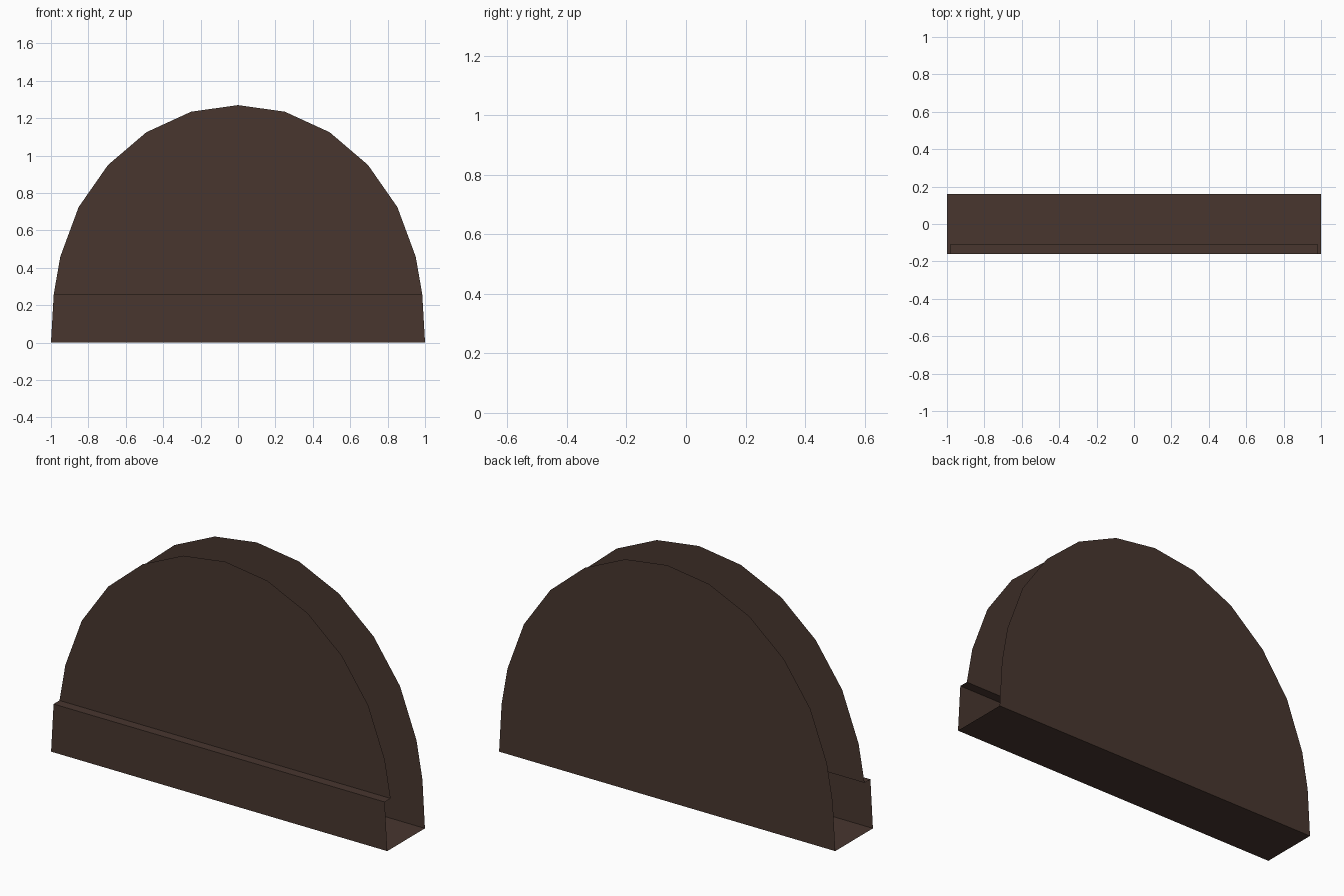
import bpy

if "Cube" in bpy.data.objects:
    bpy.data.objects.remove(bpy.data.objects["Cube"])

# One flat colour
brown = bpy.data.materials.new("dark_brown")
brown.diffuse_color = (0.065, 0.037, 0.028, 1)
brown.use_nodes = True
brown.node_tree.nodes["Principled BSDF"].inputs["Base Color"].default_value = brown.diffuse_color

# Right half of the arched outline (x, z); mirrored for the left half
LOW = [(1.0, 0.0), (0.985, 0.26)]
ARCH = [(0.985, 0.26), (0.95, 0.46), (0.852, 0.725), (0.695, 0.95),
        (0.49, 1.125), (0.25, 1.235)]
PEAK = [(0.0, 1.27)]
BACK, FRONT, LIP = 0.16, -0.11, -0.16


def sheet(name, points):
    """Single flat sheet from a loop of 3D points."""
    mesh = bpy.data.meshes.new(name)
    mesh.from_pydata(points, [], [range(len(points))])
    mesh.materials.append(brown)
    obj = bpy.data.objects.new(name, mesh)
    bpy.context.collection.objects.link(obj)
    return obj


def upright(name, half, peak, y, faces_back=False):
    """Upright sheet, symmetric about x = 0, at depth y."""
    loop = half + peak + [(-x, z) for x, z in reversed(half)]
    if not faces_back:
        # right -> top -> left runs counter-clockwise seen from the front
        return sheet(name, [(x, y, z) for x, z in loop])
    return sheet(name, [(x, y, z) for x, z in reversed(loop)])


# Upright sheets: the ends and the curved rim stay open
upright("back_panel", LOW + ARCH[1:], PEAK, BACK, faces_back=True)
upright("front_panel", ARCH, PEAK, FRONT)
upright("front_lip", LOW, [], LIP)

# Ledge joining the lip to the front panel
w, z = LOW[1]
sheet("ledge", [(-w, LIP, z), (w, LIP, z), (w, FRONT, z), (-w, FRONT, z)])

# Floor
sheet("floor", [(-1, BACK, 0), (1, BACK, 0), (1, LIP, 0), (-1, LIP, 0)])
